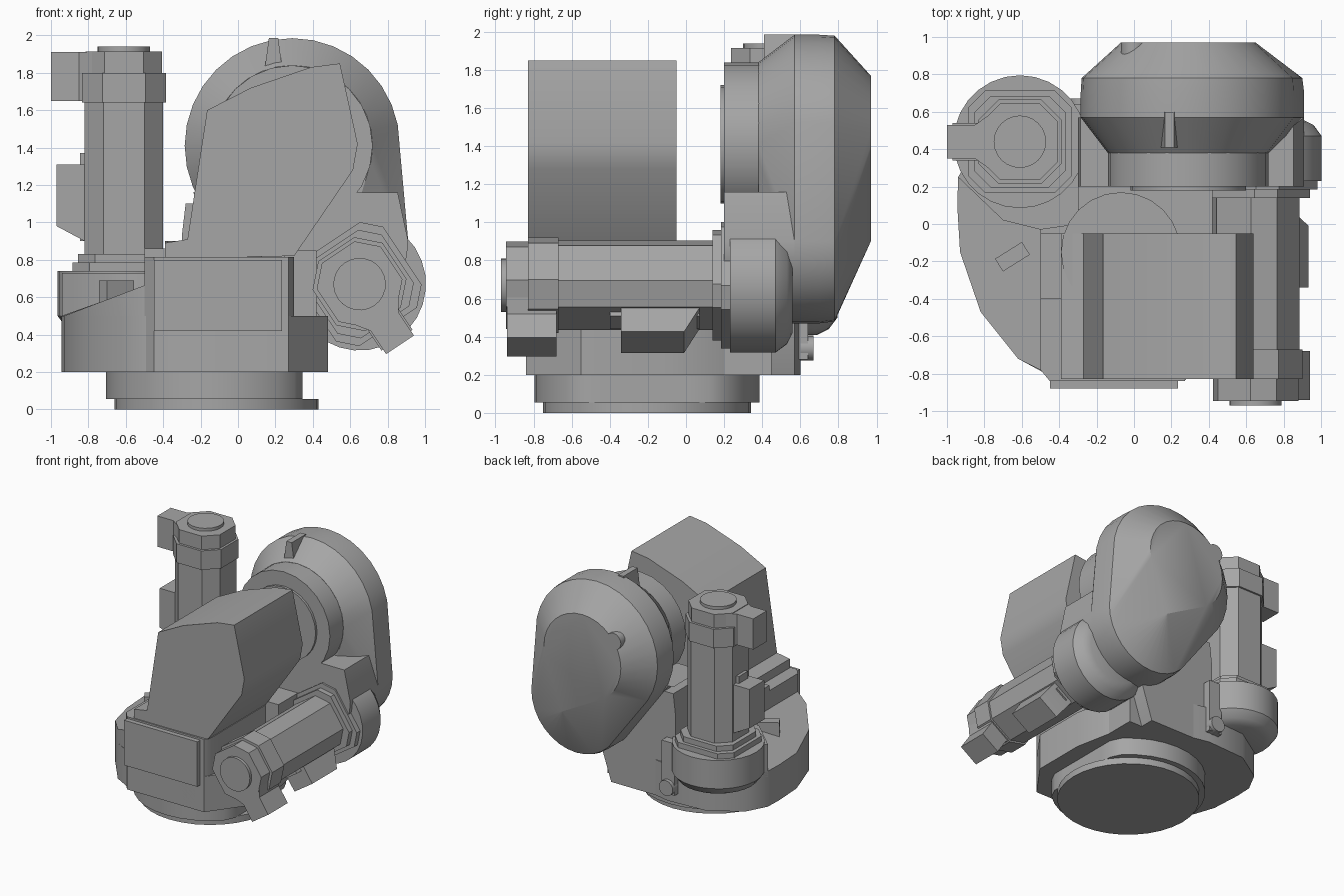
import bpy, bmesh, math
from math import cos, sin, pi
from mathutils import Matrix, Vector

old = bpy.data.objects.get("Cube")
if old:
    bpy.data.objects.remove(old, do_unlink=True)

grey = bpy.data.materials.new("machine grey")
grey.use_nodes = True
grey.diffuse_color = (0.38, 0.38, 0.38, 1)
grey.node_tree.nodes["Principled BSDF"].inputs["Base Color"].default_value = (0.38, 0.38, 0.38, 1)


def loft(name, rings, matrix=None):
    """Closed solid skinned through rings of equal point count."""
    bm = bmesh.new()
    loops = [[bm.verts.new(p) for p in ring] for ring in rings]
    n = len(loops[0])
    for a, b in zip(loops, loops[1:]):
        for i in range(n):
            j = (i + 1) % n
            bm.faces.new((a[i], a[j], b[j], b[i]))
    bm.faces.new(loops[0][::-1])
    bm.faces.new(loops[-1])
    if matrix:
        bm.transform(matrix)
    bmesh.ops.recalc_face_normals(bm, faces=bm.faces)
    mesh = bpy.data.meshes.new(name)
    bm.to_mesh(mesh)
    bm.free()
    mesh.materials.append(grey)
    ob = bpy.data.objects.new(name, mesh)
    bpy.context.collection.objects.link(ob)
    bpy.ops.object.select_all(action="DESELECT")
    ob.select_set(True)
    bpy.context.view_layer.objects.active = ob
    bpy.ops.object.shade_smooth_by_angle(angle=math.radians(30))
    return ob


def up(pts, z0, z1):
    return [[(x, y, z) for x, y in pts] for z in (z0, z1)]


def along_y(pts, y0, y1):
    return [[(x, y, z) for x, z in pts] for y in (y0, y1)]


def circle(cx, cy, r, n=24, turn=0.0):
    return [(cx + r * cos(2 * pi * i / n + turn), cy + r * sin(2 * pi * i / n + turn))
            for i in range(n)]


def rect(x0, x1, y0, y1):
    return [(x0, y0), (x1, y0), (x1, y1), (x0, y1)]


def chamfered(h, c):
    k = h - c
    return [(h, -k), (h, k), (k, h), (-k, h), (-h, k), (-h, -k), (-k, -h), (k, -h)]


def hull(ra, rb, n=32):
    """Outline around the large upper circle and the small lower one."""
    pts = []
    for i in range(n):
        d = Vector((cos(2 * pi * i / n), sin(2 * pi * i / n)))
        c, r = max(((Vector((0.29, 1.41)), ra), (Vector((0.48, 0.9)), rb)),
                   key=lambda cr: d.dot(cr[0]) + cr[1])
        pts.append(tuple(c + d * r))
    return pts


# Base flange and neck
loft("base_flange", up(circle(-0.115, -0.205, 0.545, 32), 0, 0.055))
neck = [(min(x, 0.345), y) for x, y in circle(-0.115, -0.205, 0.59, 32)]
loft("base_neck", up(neck, 0.055, 0.2))

# Turntable body
arc = [(-0.62, -0.72), (-0.82, -0.47), (-0.93, -0.15), (-0.945, 0.1), (-0.94, 0.25)]
slab = [(0.27, -0.84), (-0.4, -0.84)] + arc + [
    (-0.85, 0.42), (-0.6, 0.58), (-0.25, 0.6), (0.2, 0.5), (0.42, 0.2), (0.48, -0.1), (0.48, -0.55)]
loft("turntable_slab", up(slab, 0.2, 0.5))
ramp = [(-0.5, -0.78)] + arc + [(-0.7, 0.02), (-0.5, -0.03)]
loft("turntable_ramp", [[(x, y, 0.49) for x, y in ramp],
                        [(x, y, max(0.5, 0.5 + 0.38 * (x + 0.93))) for x, y in ramp]])
loft("motor_platform", up([(-0.94, 0.25), (-0.7, 0.02), (-0.5, -0.03), (-0.29, 0),
                           (-0.29, 0.5), (-0.85, 0.42)], 0.45, 0.73))
box = [(-0.5, -0.78), (-0.45, -0.84), (0.27, -0.84), (0.3, -0.78), (0.3, -0.05), (-0.5, -0.05)]
loft("front_box", up(box, 0.2, 0.815))
loft("front_plate", up(rect(-0.45, 0.235, -0.88, -0.83), 0.42, 0.8))
loft("box_step", up(rect(-0.5, 0.25, -0.4, -0.05), 0.8, 0.86))
loft("round_step", up(circle(-0.07, -0.15, 0.32), 0.5, 0.9))
loft("back_block", up(rect(-0.3, 0.42, -0.06, 0.45), 0.2, 0.85))
tab = Matrix.Translation((-0.65, -0.175, 0)) @ Matrix.Rotation(math.radians(32), 4, "Z")
loft("small_tab", up(rect(-0.085, 0.085, -0.04, 0.04), 0.5, 0.69), tab)

# Tall cover on the box
cover = [(-0.39, 0.81), (-0.39, 0.89), (-0.27, 0.91), (-0.165, 1.6), (0.07, 1.72), (0.39, 1.83),
         (0.545, 1.85), (0.64, 1.42), (0.615, 1.28), (0.3, 0.82)]
loft("tall_cover", along_y(cover, -0.83, -0.05))

# Shoulder: hub, bell housing leaning to the elbow drive, and support web
loft("hub_lip", along_y(circle(0.29, 1.41, 0.31), 0.18, 0.22))
loft("hub", along_y(circle(0.29, 1.41, 0.43), 0.2, 0.4))
profile = [(0.38, 0.43, 0.1), (0.57, 0.575, 0.43), (0.7, 0.575, 0.43),
           (0.78, 0.57, 0.42), (0.97, 0.36, 0.0)]
loft("bell_housing", [[(x, y, z) for x, z in hull(ra, rb)] for y, ra, rb in profile])
web = [(x, min(z, 1.16)) for x, z in hull(0.575, 0.43)]
loft("shoulder_web", along_y(web, 0.2, 0.58))
wall = [(-0.3, 0.2), (-0.3, 0.93), (-0.28, 1.1), (0.4, 1.1), (0.4, 0.5), (0.3, 0.2)]
loft("support_wall", along_y(wall, 0.2, 0.57))
loft("top_gusset", along_y([(0.14, 1.8), (0.24, 1.8), (0.215, 1.985), (0.165, 1.985)], 0.41, 0.6))
loft("back_nub", along_y(circle(0.0, 1.62, 0.07, 16), 0.8, 0.97))

# Stop bracket at the rear
loft("stop_bracket", up(rect(-0.34, -0.22, 0.46, 0.64), 0.28, 0.72))
loft("stop_pin", along_y(circle(-0.28, 0.34, 0.065, 16), 0.6, 0.67))


def motor(label, m):
    """Drive along local z, with its connectors toward local -x."""
    def part(name, rings):
        loft(label + "_" + name, rings, m)
    boss = [(0.41, 0.25), (0.44, 0.31), (0.5, 0.355), (0.74, 0.355)]
    part("boss", [[(x, y, z) for x, y in circle(0, 0, r, 28)] for z, r in boss])
    part("collar", up(chamfered(0.275, 0.09), 0.73, 0.785))
    part("collar_step", up(chamfered(0.245, 0.09), 0.78, 0.83))
    part("body", up(chamfered(0.21, 0.1), 0.8, 1.7))
    part("cap", up(chamfered(0.225, 0.11), 1.64, 1.8))
    part("cap_top", up(chamfered(0.205, 0.1), 1.79, 1.915))
    part("end_disc", up(circle(0, 0, 0.14), 1.9, 1.94))
    arm = [(-0.1, -0.19), (-0.24, -0.09), (-0.39, -0.09), (-0.39, 0.09), (-0.24, 0.09), (-0.1, 0.19)]
    part("cap_connector", up(arm, 1.65, 1.91))
    side = [(-0.15, 0.9), (-0.21, 0.9), (-0.36, 0.98), (-0.36, 1.31), (-0.15, 1.31)]
    part("side_connector", along_y(side, -0.1, 0.1))
    part("side_tab", up(rect(-0.235, -0.15, -0.06, 0.06), 0.9, 1.37))


motor("turn_motor", Matrix.Translation((-0.61, 0.44, 0)))
c, s = 0.555, 0.832
motor("elbow_motor", Matrix(((-c, -s, 0, 0.65), (0, 0, -1, 0.97), (s, -c, 0, 0.67), (0, 0, 0, 1))))
